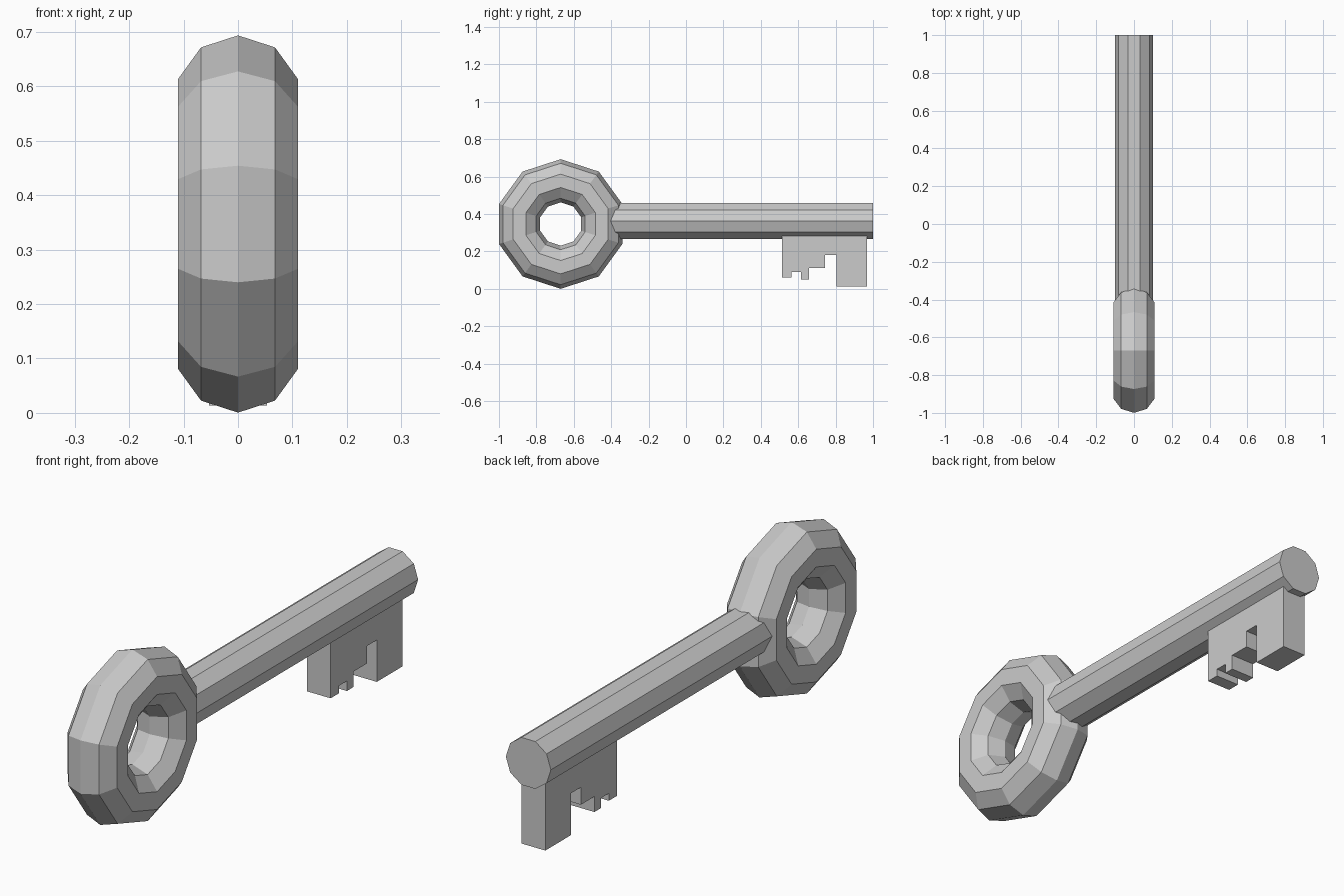
import bpy
import bmesh
from math import pi

if "Cube" in bpy.data.objects:
    bpy.data.objects.remove(bpy.data.objects["Cube"])

# Ring-shaped handle, hole facing sideways along x
bpy.ops.mesh.primitive_torus_add(
    major_segments=10, minor_segments=10,
    major_radius=0.231, minor_radius=0.1155,
    location=(0, -0.67, 0.347), rotation=(0, pi / 2, 0))
handle = bpy.context.object
handle.name = "handle_ring"
for p in handle.data.polygons:
    p.use_smooth = False

# Ten-sided shaft, rear end buried in the ring
SHAFT_START, SHAFT_END = -0.46, 1.0
bpy.ops.mesh.primitive_cylinder_add(
    vertices=10, radius=0.1, depth=SHAFT_END - SHAFT_START,
    location=(0, (SHAFT_START + SHAFT_END) / 2, 0.363),
    rotation=(pi / 2, pi / 2, 0))
bpy.context.object.name = "shaft"

# Toothed bit: stepped (y, z) profile extruded across x
HALF = 0.053
profile = [
    (0.512, 0.30), (0.512, 0.06), (0.565, 0.06), (0.565, 0.09),
    (0.615, 0.09), (0.615, 0.05), (0.657, 0.05), (0.657, 0.112),
    (0.743, 0.112), (0.743, 0.182), (0.805, 0.182), (0.805, 0.014),
    (0.968, 0.014), (0.968, 0.30),
]
bm = bmesh.new()
face = bm.faces.new([bm.verts.new((-HALF, y, z)) for y, z in profile])
result = bmesh.ops.extrude_face_region(bm, geom=[face])
moved = [g for g in result["geom"] if isinstance(g, bmesh.types.BMVert)]
bmesh.ops.translate(bm, verts=moved, vec=(2 * HALF, 0, 0))
if not any(f.normal.length and len(f.verts) == len(profile)
           and f.calc_center_median().x < 0 for f in bm.faces):
    bm.faces.new(list(face.verts))
bmesh.ops.recalc_face_normals(bm, faces=bm.faces)
mesh = bpy.data.meshes.new("key_bit")
bm.to_mesh(mesh)
bm.free()
bpy.context.collection.objects.link(bpy.data.objects.new("key_bit", mesh))
